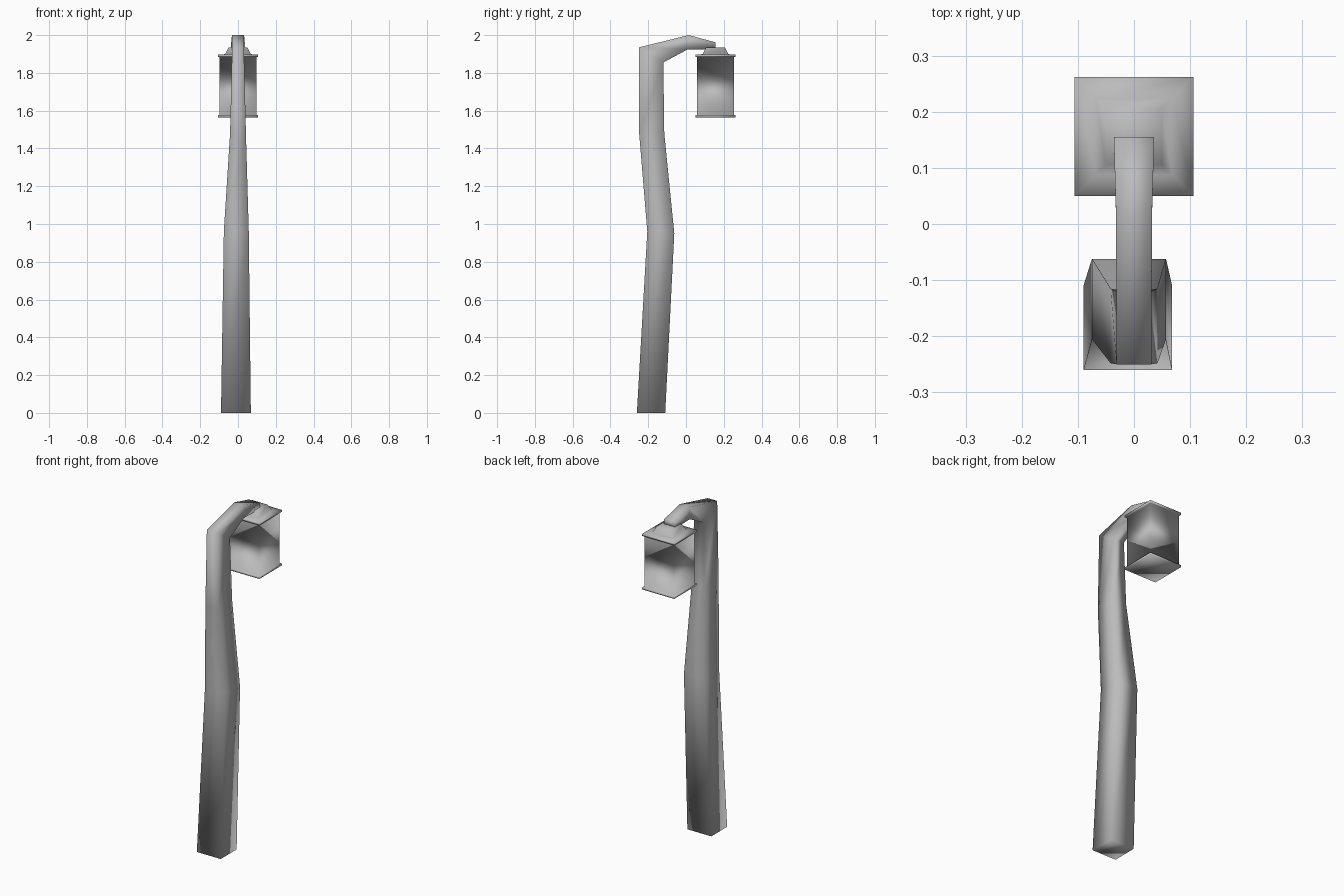
import bpy
import bmesh

cube = bpy.data.objects.get("Cube")
if cube:
    bpy.data.objects.remove(cube, do_unlink=True)

grey = bpy.data.materials.new("Plain grey")
grey.use_nodes = True
grey.diffuse_color = (0.5, 0.5, 0.5, 1)
grey.node_tree.nodes["Principled BSDF"].inputs["Base Color"].default_value = (0.5, 0.5, 0.5, 1)


def loft(name, rings):
    """Skin a closed, smooth-shaded solid through four-cornered rings."""
    bm = bmesh.new()
    loops = [[bm.verts.new(co) for co in ring] for ring in rings]
    for a, b in zip(loops, loops[1:]):
        for i in range(4):
            j = (i + 1) % 4
            bm.faces.new((a[i], a[j], b[j], b[i]))
    bm.faces.new(loops[0][::-1])
    bm.faces.new(loops[-1])
    bmesh.ops.recalc_face_normals(bm, faces=bm.faces)
    for face in bm.faces:
        face.smooth = True
    mesh = bpy.data.meshes.new(name)
    bm.to_mesh(mesh)
    bm.free()
    mesh.materials.append(grey)
    obj = bpy.data.objects.new(name, mesh)
    bpy.context.collection.objects.link(obj)
    return obj


# Crooked post and arm: left x, right x, outer (y, z), inner (y, z)
sections = [
    (-0.09, 0.068, (-0.26, 0), (-0.11, 0)),
    (-0.075, 0.057, (-0.205, 0.96), (-0.062, 0.95)),
    (-0.042, 0.042, (-0.248, 1.48), (-0.115, 1.48)),
    (-0.031, 0.031, (-0.25, 1.935), (-0.12, 1.855)),
    (-0.032, 0.032, (0.015, 2.0), (0.01, 1.925)),
    (-0.036, 0.036, (0.155, 1.962), (0.155, 1.925)),
]
loft("post_and_arm", [
    [(x0, *outer), (x1, *outer), (x1, *inner), (x0, *inner)]
    for x0, x1, outer, inner in sections
])

# Square lantern with thin rims and a tapered cap: half width, height
profile = [
    (0.106, 1.565), (0.106, 1.577), (0.098, 1.577),
    (0.098, 1.885), (0.106, 1.885), (0.106, 1.897),
    (0.068, 1.899), (0.05, 1.935),
]
lantern = loft("lantern", [
    [(-w, -w, z), (w, -w, z), (w, w, z), (-w, w, z)] for w, z in profile
])
lantern.location.y = 0.156
